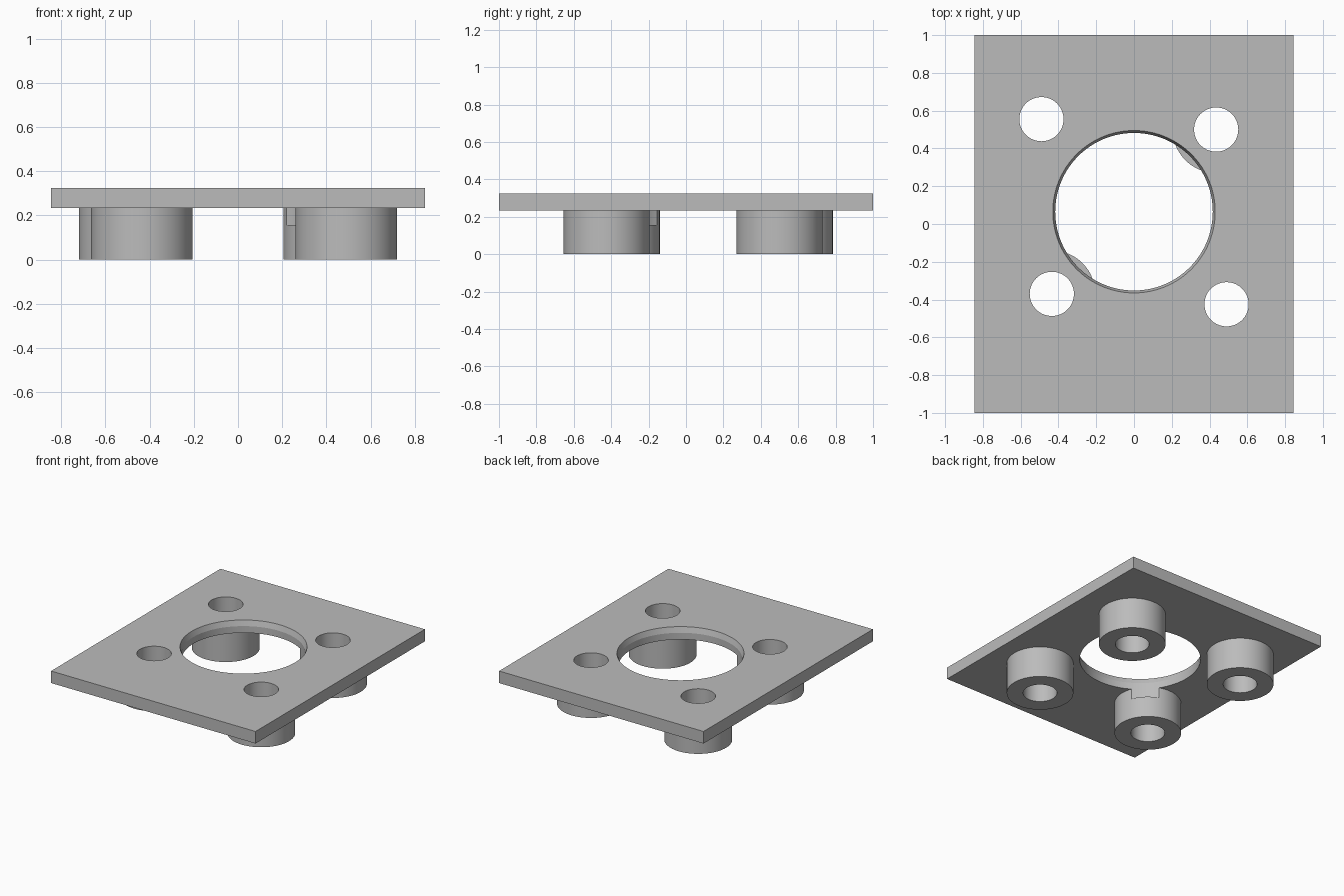
import bpy
import math

if "Cube" in bpy.data.objects:
    bpy.data.objects.remove(bpy.data.objects["Cube"])

PLATE_BOTTOM, PLATE_TOP = 0.235, 0.325
HUB_Y = 0.065
BOSS_RADIUS, BORE_RADIUS = 0.23, 0.117
NOTCH_Z, CHAMFER_Z = 0.157, 0.285

grey = bpy.data.materials.new("plain grey")
grey.use_nodes = True
colour = (0.5, 0.5, 0.5, 1)
grey.diffuse_color = colour
grey.node_tree.nodes["Principled BSDF"].inputs["Base Color"].default_value = colour


def cone(name, x, y, z0, z1, r0, r1, sides=96):
    bpy.ops.mesh.primitive_cone_add(vertices=sides, radius1=r0, radius2=r1,
                                    depth=z1 - z0, location=(x, y, (z0 + z1) / 2))
    obj = bpy.context.object
    obj.name = name
    obj.data.materials.append(grey)
    return obj


def combine(target, tool, operation):
    mod = target.modifiers.new(tool.name, 'BOOLEAN')
    mod.operation = operation
    mod.solver = 'EXACT'
    mod.object = tool
    bpy.context.view_layer.objects.active = target
    bpy.ops.object.modifier_apply(modifier=mod.name)
    bpy.data.objects.remove(tool)


# Flat rectangular plate
bpy.ops.mesh.primitive_cube_add(size=1, location=(0, 0, (PLATE_BOTTOM + PLATE_TOP) / 2))
plate = bpy.context.object
plate.name = "mounting_plate"
plate.scale = (1.69, 2, PLATE_TOP - PLATE_BOTTOM)
bpy.ops.object.transform_apply(location=False, rotation=False, scale=True)
plate.data.materials.append(grey)

# Four bosses on two diagonals of different length
offsets = [(-0.49, 0.49), (0.435, 0.435), (-0.435, -0.435), (0.49, -0.49)]
for x, y in offsets:
    boss = cone("boss", x, HUB_Y + y, 0, PLATE_BOTTOM + 0.03, BOSS_RADIUS, BOSS_RADIUS)
    combine(plate, boss, 'UNION')

# Bores through bosses and plate
for x, y in offsets:
    bore = cone("bore", x, HUB_Y + y, -0.1, 0.5, BORE_RADIUS, BORE_RADIUS, 64)
    combine(plate, bore, 'DIFFERENCE')

# Central opening, which also notches the two nearer bosses
opening = cone("opening", 0, HUB_Y, NOTCH_Z, 0.5, 0.417, 0.417, 128)
combine(plate, opening, 'DIFFERENCE')

# Tapered lip, extended past the top face at the same slope
slope = (0.43 - 0.417) / (PLATE_TOP - CHAMFER_Z)
extra = 0.04
lip = cone("lip", 0, HUB_Y, CHAMFER_Z, PLATE_TOP + extra, 0.417, 0.43 + slope * extra, 128)
combine(plate, lip, 'DIFFERENCE')

bpy.ops.object.select_all(action='DESELECT')
plate.select_set(True)
bpy.context.view_layer.objects.active = plate
bpy.ops.object.shade_smooth_by_angle(angle=math.radians(15))
